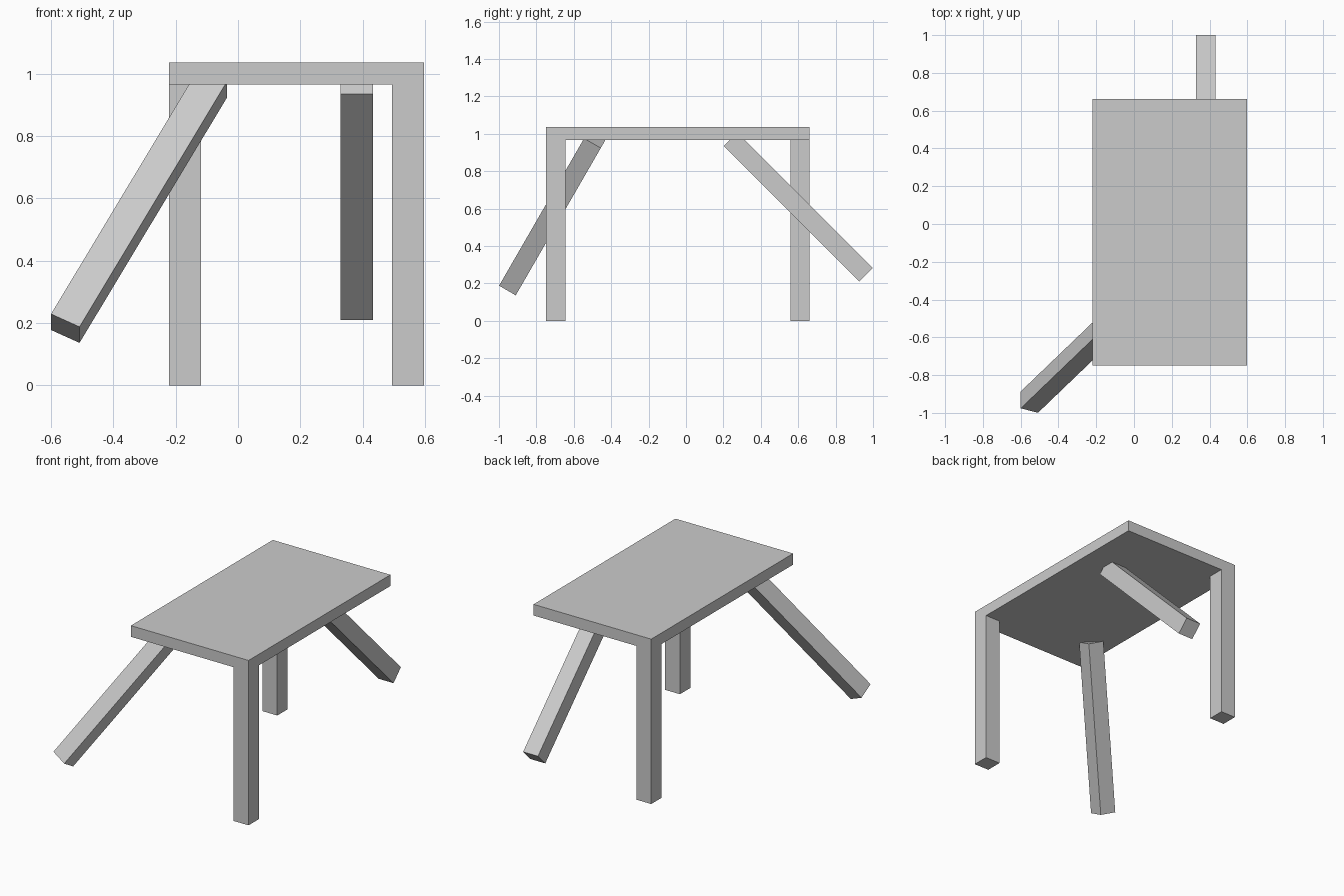
import bpy
from math import radians
from mathutils import Matrix, Vector

if "Cube" in bpy.data.objects:
    bpy.data.objects.remove(bpy.data.objects["Cube"])

LEG_W = 0.103      # square leg section
LEG_L = 1.025      # length of the splayed legs
X0, X1 = -0.221, 0.597
Y0, Y1 = -0.748, 0.661
UNDER, TOP = 0.966, 1.036


def box(name, size, matrix):
    bpy.ops.mesh.primitive_cube_add(size=1)
    ob = bpy.context.object
    ob.name = name
    ob.data.transform(Matrix.Diagonal((*size, 1)))
    ob.matrix_world = matrix
    return ob


def splayed_leg(name, foot, rotation):
    """Leg whose lower end is centred on foot, tilted by rotation."""
    centre = Vector(foot) + rotation @ Vector((0, 0, LEG_L / 2))
    box(name, (LEG_W, LEG_W, LEG_L), Matrix.Translation(centre) @ rotation)


# table top
box("table_top", (X1 - X0, Y1 - Y0, TOP - UNDER),
    Matrix.Translation(((X0 + X1) / 2, (Y0 + Y1) / 2, (UNDER + TOP) / 2)))

# upright legs at two opposite corners
h = LEG_W / 2
for name, x, y in (("front_right_leg", X1 - h, Y0 + h),
                   ("back_left_leg", X0 + h, Y1 - h)):
    box(name, (LEG_W, LEG_W, UNDER), Matrix.Translation((x, y, UNDER / 2)))

# loose legs tilted outwards
splayed_leg("back_right_leg", (0.381, 0.963, 0.246),
            Matrix.Rotation(radians(45), 4, 'X'))
splayed_leg("front_left_leg", (-0.554, -0.943, 0.183),
            Matrix.Rotation(radians(-30), 4, 'X') @ Matrix.Rotation(radians(27.5), 4, 'Y'))
